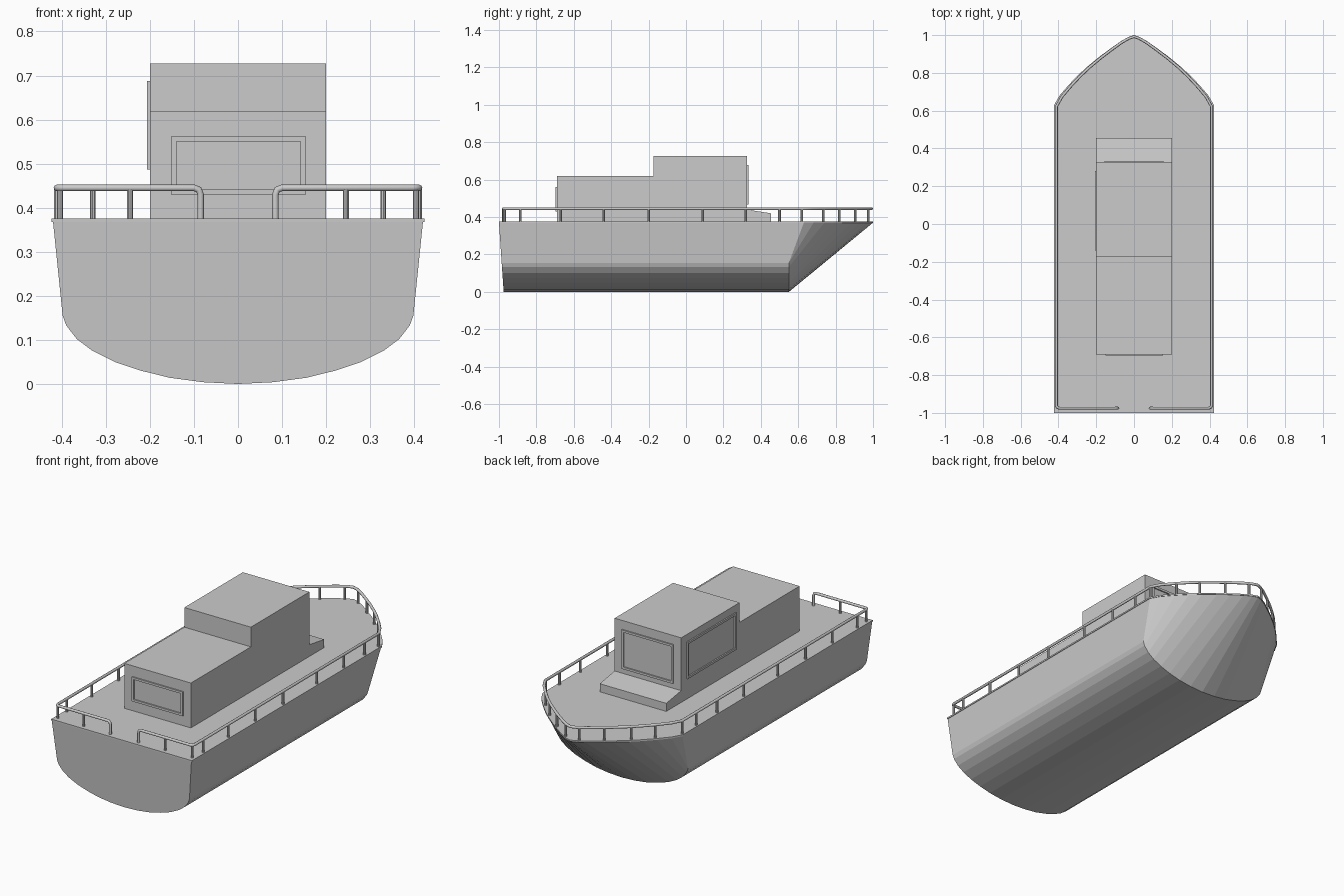
import bpy, bmesh
from mathutils import Vector

if "Cube" in bpy.data.objects:
    bpy.data.objects.remove(bpy.data.objects["Cube"])

DECK = 0.37
# half section of the hull, gunwale to keel (x, z)
SECTION = [(.42, DECK), (.398, .155), (.39, .133), (.366, .102), (.33, .075),
           (.28, .05), (.22, .03), (.155, .014), (.08, .004), (0, 0)]
# half outline of the bow at deck level (x, y)
BOW = [(.42, .63), (.39, .682), (.34, .74), (.29, .792), (.24, .838),
       (.18, .887), (.125, .928), (.07, .967), (.03, .99), (0, 1)]


def mirrored(pts):
    return pts + [(-p[0],) + tuple(p[1:]) for p in reversed(pts) if p[0] > 0]


def finish(name, bm):
    bmesh.ops.remove_doubles(bm, verts=bm.verts, dist=1e-5)
    bmesh.ops.recalc_face_normals(bm, faces=bm.faces)
    me = bpy.data.meshes.new(name)
    bm.to_mesh(me)
    bm.free()
    ob = bpy.data.objects.new(name, me)
    bpy.context.collection.objects.link(ob)
    return ob


def prism(name, pts, offset):
    """Extrude a planar polygon along an offset."""
    bm = bmesh.new()
    face = bm.faces.new([bm.verts.new(p) for p in pts])
    ext = bmesh.ops.extrude_face_region(bm, geom=[face], use_keep_orig=True)
    verts = [g for g in ext["geom"] if isinstance(g, bmesh.types.BMVert)]
    bmesh.ops.translate(bm, vec=offset, verts=verts)
    return finish(name, bm)


def box(bm, lo, hi):
    lo, hi = Vector(lo), Vector(hi)
    vs = bmesh.ops.create_cube(bm, size=1)["verts"]
    bmesh.ops.scale(bm, vec=hi - lo, verts=vs)
    bmesh.ops.translate(bm, vec=(lo + hi) / 2, verts=vs)


def frame(name, origin, u, v, n, w, h, t=.012, d=.007):
    """Stepped rectangular window frame: four raised bars."""
    o, u, v, n = map(Vector, (origin, u, v, n))
    bm = bmesh.new()
    for a0, a1, b0, b1 in ((0, w, 0, t), (0, w, h - t, h),
                           (0, t, t, h - t), (w - t, w, t, h - t)):
        p, q = o + u * a0 + v * b0 - n * .002, o + u * a1 + v * b1 + n * d
        box(bm, [min(a, b) for a, b in zip(p, q)], [max(a, b) for a, b in zip(p, q)])
    return finish(name, bm)


# Hull: transom, main body and ruled bow
bm = bmesh.new()
rings = [mirrored([(x, -.975 - .025 * z / DECK, z) for x, z in SECTION]),
         mirrored([(x, .63 if z == DECK else .55, z) for x, z in SECTION]),
         mirrored([(x, y, DECK) for x, y in BOW])]
loops = [[bm.verts.new(p) for p in r] for r in rings]
for a, b in zip(loops, loops[1:]):
    for i in range(len(a) - 1):
        bm.faces.new((a[i], a[i + 1], b[i + 1], b[i]))
bm.faces.new(loops[0])
finish("hull", bm)

# Deck slab with a thin lip
outline = [(.423, -1)] + [(x * 1.007, y) for x, y in BOW]
prism("deck", [(x, y, DECK - .002) for x, y in mirrored(outline)], (0, 0, .008))

# Cabin: low aft house, taller wheelhouse, sloped front step in one profile
profile = [(-.69, .37), (-.69, .62), (-.175, .62), (-.175, .727), (.327, .727),
           (.327, .44), (.455, .42), (.455, .37)]
prism("cabin", [(-.2, y, z) for y, z in profile], (.4, 0, 0))

# Window frames
frame("aft_window_frame", (-.152, -.69, .43), (1, 0, 0), (0, 0, 1), (0, -1, 0), .306, .132)
frame("side_window_frame", (-.2, -.14, .487), (0, 1, 0), (0, 0, 1), (-1, 0, 0), .42, .2)
frame("windshield_frame", (-.155, .327, .467), (1, 0, 0), (0, 0, 1), (0, 1, 0), .31, .212)

# Railing tube
RAIL_Z, S = .445, .978
rail_bow = [(x * S, y - .008) for x, y in BOW]
half = [(.085, -.975, DECK), (.085, -.975, .43), (.089, -.975, .441), (.1, -.975, RAIL_Z),
        (.396, -.975, RAIL_Z), (.407, -.971, RAIL_Z), (.411, -.96, RAIL_Z)]
half += [(x, y, RAIL_Z) for x, y in rail_bow]
path = mirrored(half)
cu = bpy.data.curves.new("railing", "CURVE")
cu.dimensions = "3D"
cu.bevel_depth = .0075
cu.bevel_resolution = 2
cu.use_fill_caps = True
sp = cu.splines.new("POLY")
sp.points.add(len(path) - 1)
for pt, co in zip(sp.points, path):
    pt.co = (*co, 1)
    pt.radius = 1
bpy.context.collection.objects.link(bpy.data.objects.new("railing", cu))


# Railing posts
def rail_x(y):
    for (x0, y0), (x1, y1) in zip(rail_bow, rail_bow[1:]):
        if y0 <= y <= y1:
            return x0 + (x1 - x0) * (y - y0) / (y1 - y0)
    return rail_bow[0][0]


spots = [(.245, -.975), (.404, -.97)]
spots += [(rail_x(y), y) for y in (-.885, -.67, -.44, -.2, .09, .32, .5, .62, .735, .82, .905, .975)]
bm = bmesh.new()
for x, y in spots:
    for s in (-1, 1):
        vs = bmesh.ops.create_cone(bm, cap_ends=True, segments=10, radius1=.0068,
                                   radius2=.0068, depth=RAIL_Z - DECK)["verts"]
        bmesh.ops.translate(bm, vec=(s * x, y, (RAIL_Z + DECK) / 2), verts=vs)
finish("railing_posts", bm)
